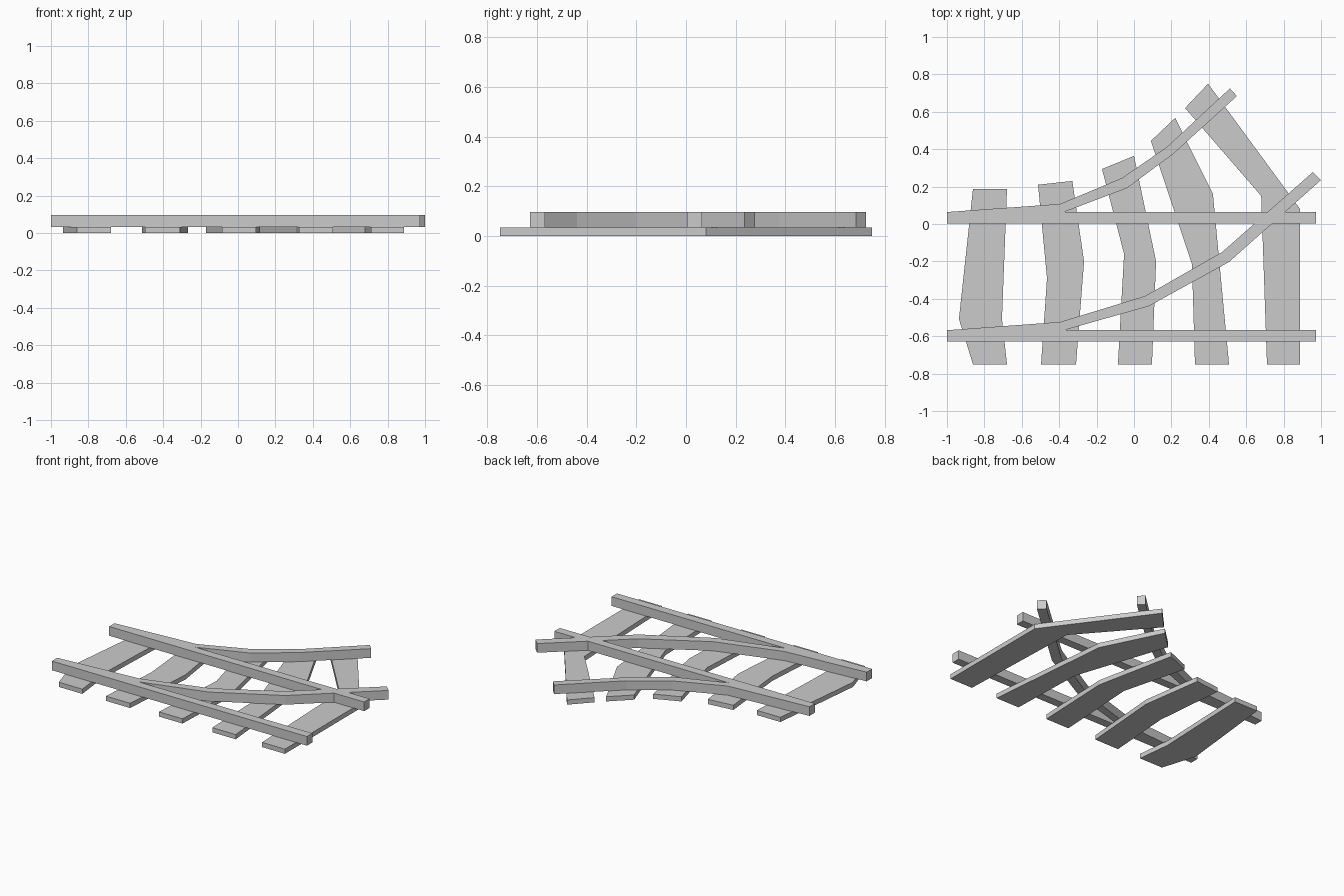
import bpy, bmesh

TIE_TOP = 0.033
RAIL_TOP = 0.097


def prism(name, outline, z0, z1):
    """Extrude a plan-view outline from z0 to z1."""
    bm = bmesh.new()
    face = bm.faces.new([bm.verts.new((x, y, z0)) for x, y in outline])
    ext = bmesh.ops.extrude_face_region(bm, geom=[face])
    top = [v for v in ext["geom"] if isinstance(v, bmesh.types.BMVert)]
    bmesh.ops.translate(bm, verts=top, vec=(0, 0, z1 - z0))
    bmesh.ops.recalc_face_normals(bm, faces=bm.faces)
    mesh = bpy.data.meshes.new(name)
    bm.to_mesh(mesh)
    bm.free()
    obj = bpy.data.objects.new(name, mesh)
    bpy.context.collection.objects.link(obj)
    return obj


# Bent wooden sleepers, fanning towards the diverging branch
sleepers = [
    [(-0.861, 0.187), (-0.679, 0.187), (-0.706, -0.508), (-0.679, -0.75),
     (-0.861, -0.75), (-0.936, -0.508)],
    [(-0.513, 0.21), (-0.33, 0.23), (-0.267, -0.2), (-0.31, -0.75),
     (-0.497, -0.75), (-0.465, -0.29)],
    [(-0.171, 0.294), (0.0, 0.364), (0.118, -0.2), (0.096, -0.75),
     (-0.086, -0.75), (-0.053, -0.16)],
    [(0.09, 0.444), (0.22, 0.567), (0.422, 0.16), (0.508, -0.75),
     (0.326, -0.75), (0.31, -0.214)],
    [(0.273, 0.62), (0.396, 0.75), (0.888, 0.08), (0.888, -0.75),
     (0.711, -0.75), (0.68, 0.15)],
]
for i, outline in enumerate(sleepers):
    prism(f"sleeper_{i + 1}", outline, 0, TIE_TOP)

# Straight main-line rails
for name, y in (("left", 0.004), ("right", -0.628)):
    prism(f"straight_rail_{name}",
          [(-1, y), (0.973, y), (0.973, y + 0.06), (-1, y + 0.06)],
          TIE_TOP, RAIL_TOP)

# Diverging rails, tapering out of the straight rails
branches = {
    "left": [(-1, 0.064), (-0.374, 0.064), (-0.037, 0.192), (0.209, 0.374),
             (0.55, 0.684), (0.513, 0.725), (0.176, 0.412), (-0.064, 0.246),
             (-0.396, 0.107)],
    "right": [(-1, -0.568), (-0.374, -0.568), (0.08, -0.439), (0.508, -0.203),
              (1.0, 0.235), (0.957, 0.278), (0.471, -0.15), (0.059, -0.385),
              (-0.396, -0.524)],
}
for name, outline in branches.items():
    prism(f"branch_rail_{name}", outline, TIE_TOP, RAIL_TOP)
